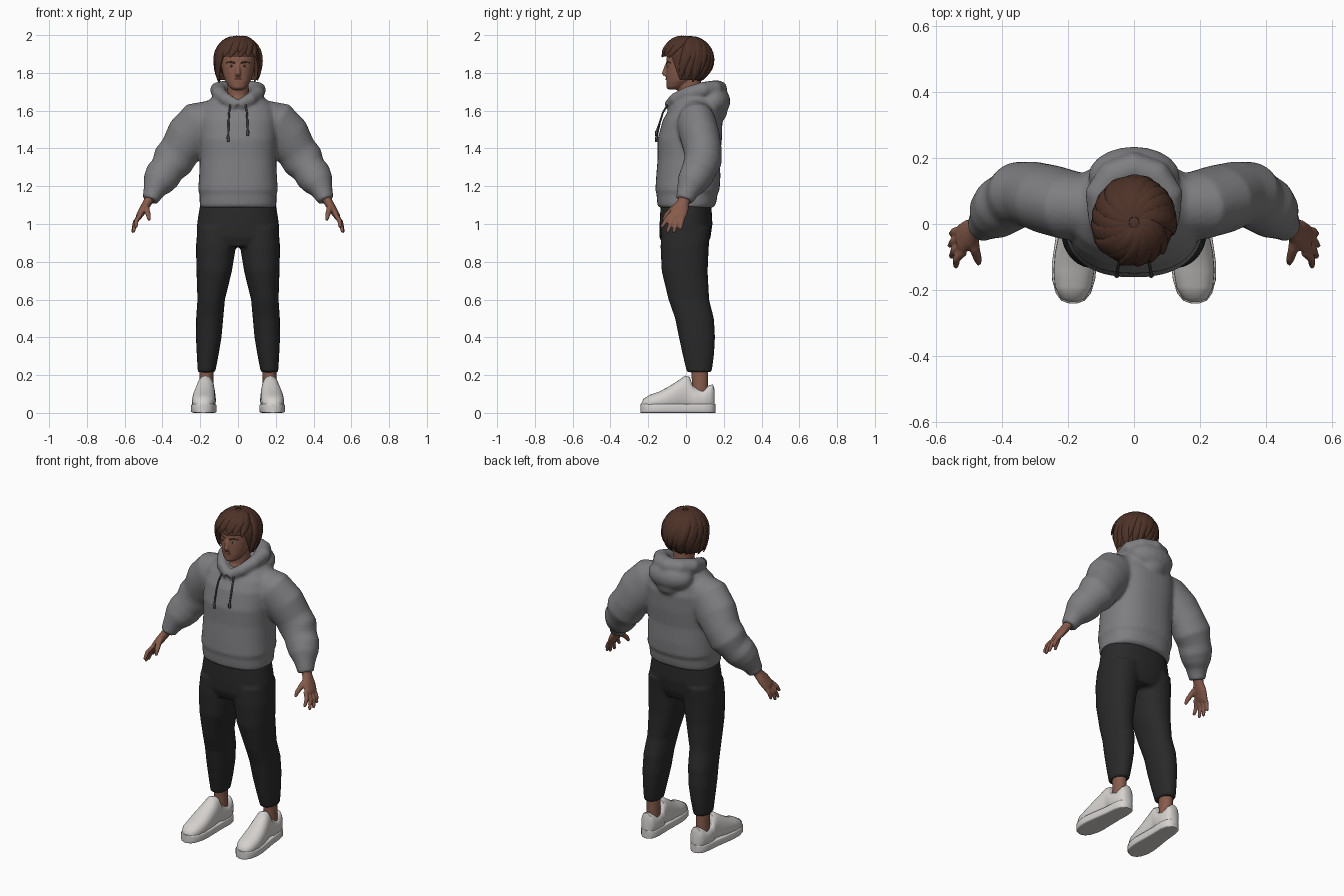
import bpy, bmesh, math, random
from mathutils import Vector, Matrix

random.seed(4)


def material(name, rgb):
    m = bpy.data.materials.new(name)
    m.diffuse_color = (*rgb, 1)
    return m


GREY = material("hoodie grey", (0.21, 0.21, 0.22))
BLACK = material("trouser black", (0.022, 0.022, 0.023))
SKIN = material("skin brown", (0.24, 0.105, 0.07))
HAIR = material("hair brown", (0.075, 0.032, 0.021))
WHITE = material("shoe white", (0.66, 0.64, 0.62))
CORD = material("cord grey", (0.06, 0.06, 0.065))
LIP = material("lip brown", (0.17, 0.06, 0.045))


def tube(bm, pts, axis=None, ref=(0, 1, 0), n=24, power=2.0):
    """Loft of (super)elliptic rings; each point is x, y, z, radius a, radius b."""
    cs = [Vector(p[:3]) for p in pts]
    rings = []
    for i, p in enumerate(pts):
        t = Vector(axis) if axis else cs[min(i + 1, len(cs) - 1)] - cs[max(i - 1, 0)]
        t.normalize()
        r = ref(cs[i]) if callable(ref) else Vector(ref)
        u = r.cross(t).normalized()
        v = t.cross(u)
        ring = []
        for k in range(n):
            a = math.tau * k / n
            c, s = math.cos(a), math.sin(a)
            c = math.copysign(abs(c) ** (2 / power), c)
            s = math.copysign(abs(s) ** (2 / power), s)
            ring.append(bm.verts.new(cs[i] + u * c * p[3] + v * s * p[4]))
        rings.append(ring)
    for lo, hi in zip(rings, rings[1:]):
        for k in range(n):
            bm.faces.new((lo[k], lo[(k + 1) % n], hi[(k + 1) % n], hi[k]))
    bm.faces.new(rings[0][::-1])
    bm.faces.new(rings[-1])


def ball(bm, c, r):
    bmesh.ops.create_uvsphere(bm, u_segments=20, v_segments=12, radius=1,
                              matrix=Matrix.Translation(c) @ Matrix.Diagonal((*r, 1)))


def finish(bm, name, mat, voxel=0, smooth=3):
    """Turn the bmesh into an object; a voxel size blends its pieces into one skin."""
    bmesh.ops.recalc_face_normals(bm, faces=bm.faces[:])
    me = bpy.data.meshes.new(name)
    bm.to_mesh(me)
    bm.free()
    me.materials.append(mat)
    ob = bpy.data.objects.new(name, me)
    bpy.context.collection.objects.link(ob)
    bpy.context.view_layer.objects.active = ob
    ob.select_set(True)
    bpy.ops.object.shade_smooth_by_angle(angle=math.radians(45)) if not voxel else None
    ob.select_set(False)
    if voxel:
        m = ob.modifiers.new("blend", 'REMESH')
        m.mode, m.voxel_size, m.use_smooth_shade = 'VOXEL', voxel, True
        m = ob.modifiers.new("soften", 'SMOOTH')
        m.factor, m.iterations = 0.5, smooth
    return ob


def flip(pts, s):
    return [(s * p[0], *p[1:]) for p in pts]


Z = (0, 0, 1)

# Hoodie: torso, sleeves, collar roll and hood pouch
bm = bmesh.new()
torso = [(1.085, 0, .196, .138), (1.10, .003, .203, .154), (1.14, .005, .203, .16),
         (1.155, .005, .203, .16), (1.18, .008, .211, .17), (1.25, .012, .206, .17),
         (1.35, .015, .202, .165), (1.45, .02, .207, .17), (1.55, .035, .208, .158),
         (1.61, .045, .195, .133), (1.66, .05, .15, .10), (1.69, .055, .09, .05)]
tube(bm, [(0, y, z, a, b) for z, y, a, b in torso], axis=Z, n=40, power=2.4)
sleeve = [(.11, .05, 1.575, .09, .09), (.19, .055, 1.53, .13, .105), (.26, .075, 1.46, .127, .105),
          (.31, .09, 1.385, .108, .10), (.345, .09, 1.335, .112, .10), (.375, .07, 1.29, .092, .092),
          (.40, .055, 1.255, .096, .09), (.425, .03, 1.215, .083, .08), (.443, .012, 1.18, .06, .062),
          (.455, 0, 1.15, .05, .052), (.465, -.008, 1.125, .044, .047)]
collar = [(.065, -.058, 1.66, .032, .034), (.10, .01, 1.69, .038, .038),
          (.105, .09, 1.71, .045, .042), (.065, .145, 1.715, .05, .045)]
front, back = [(0, -.092, 1.625, .026, .03)], [(0, .17, 1.715, .05, .045)]
for s in (1, -1):
    tube(bm, flip(sleeve, s))
tube(bm, front + collar + back + flip(collar, -1)[::-1] + front, ref=Z)
ball(bm, (0, .145, 1.65), (.14, .09, .085))
ball(bm, (0, .15, 1.60), (.085, .07, .07))
finish(bm, "hoodie", GREY, .01, 4)

# Draw cords with end knots
for s, end in ((-1, 1.435), (1, 1.465)):
    bm = bmesh.new()
    tube(bm, [(s * .04, -.098, 1.63, .005, .005), (s * .047, -.122, 1.59, .005, .005),
              (s * .05, -.138, 1.54, .005, .005), (s * .052, -.154, end + .03, .005, .005),
              (s * .052, -.156, end + .025, .008, .008), (s * .052, -.156, end, .007, .007)], n=8)
    finish(bm, "draw_cord", CORD)

# Trousers: hips and two tapered legs
bm = bmesh.new()
hips = [(1.12, 0, .188, .122), (1.09, 0, .203, .135), (1.0, 0, .217, .14),
        (.93, -.005, .218, .135), (.88, -.005, .19, .115)]
tube(bm, [(0, y, z, a, b) for z, y, a, b in hips], axis=Z, n=36, power=2.2)
leg = [(.11, 0, .98, .105, .13), (.117, -.007, .88, .106, .128), (.126, -.007, .75, .094, .122),
       (.142, .015, .60, .073, .108), (.15, .045, .50, .072, .103), (.155, .058, .40, .068, .096),
       (.161, .066, .30, .057, .082), (.167, .07, .215, .046, .066)]
for s in (1, -1):
    tube(bm, flip(leg, s), axis=Z, power=2.2)
finish(bm, "trousers", BLACK, .01, 3)

for s in (1, -1):
    # Ankle
    bm = bmesh.new()
    tube(bm, flip([(.167, .075, .09, .038, .045), (.167, .075, .15, .036, .042),
                   (.167, .072, .24, .036, .046)], s), axis=Z)
    finish(bm, "ankle", SKIN)

    # Shoe upper, sections from toe to heel: y, centre x, half width, height
    upper = [(-.237, .185, .015, .05), (-.225, .185, .038, .075), (-.19, .184, .056, .096),
             (-.14, .182, .062, .113), (-.09, .18, .06, .14), (-.04, .175, .055, .172),
             (-.005, .172, .048, .197), (.02, .17, .047, .19), (.035, .17, .052, .145),
             (.09, .168, .051, .125), (.125, .167, .046, .148), (.143, .166, .036, .15),
             (.152, .166, .02, .12)]
    bm = bmesh.new()
    tube(bm, flip([(x, y, h / 2 + .005, w, h / 2 - .005) for y, x, w, h in upper], s),
         axis=(0, 1, 0), ref=Z, n=28, power=2.3)
    finish(bm, "shoe_upper", WHITE)

    # Shoe sole
    sole = [(-.241, .185, .012), (-.232, .185, .036), (-.21, .184, .053), (-.17, .183, .065),
            (-.12, .181, .068), (-.05, .177, .062), (.02, .172, .056), (.09, .168, .054),
            (.13, .167, .046), (.148, .166, .03), (.155, .166, .012)]
    bm = bmesh.new()
    tube(bm, flip([(x, y, .024, w, .024) for y, x, w in sole], s),
         axis=(0, 1, 0), ref=Z, n=32, power=7)
    finish(bm, "shoe_sole", WHITE)

    # Hand: palm, four fingers and thumb
    bm = bmesh.new()
    tube(bm, flip([(.455, 0, 1.16, .028, .034), (.478, -.015, 1.115, .024, .032),
                   (.50, -.03, 1.08, .022, .045), (.522, -.045, 1.045, .018, .046),
                   (.53, -.05, 1.03, .013, .042)], s), n=16)
    for y0, y1, x1, z1 in ((-.083, -.128, .54, .985), (-.061, -.098, .553, .96),
                           (-.038, -.065, .557, .958), (-.016, -.03, .553, .975)):
        xm = (.52 + x1) / 2 + .008
        tube(bm, flip([(.515, y0, 1.05, .012, .013), (xm, (y0 + y1) / 2, (1.05 + z1) / 2, .012, .013),
                       (x1, y1, z1, .009, .009), (x1, y1, z1 - .006, .004, .004)], s), n=12)
    tube(bm, flip([(.49, -.03, 1.105, .018, .018), (.483, -.075, 1.075, .016, .016),
                   (.474, -.105, 1.045, .013, .013), (.47, -.12, 1.02, .008, .008)], s), n=12)
    finish(bm, "hand", SKIN, .005, 2)

# Head and neck
bm = bmesh.new()
tube(bm, [(0, .02, 1.58, .08, .09), (0, .02, 1.635, .068, .085), (0, .02, 1.68, .058, .064),
          (0, .015, 1.80, .056, .062)], axis=Z)
skull = [(1.712, -.07, .028, .024), (1.725, -.058, .046, .043), (1.755, -.036, .066, .068),
         (1.79, -.018, .079, .087), (1.83, -.008, .087, .097), (1.88, 0, .092, .103),
         (1.93, .008, .086, .095), (1.965, .01, .05, .055)]
tube(bm, [(0, y, z, a, b) for z, y, a, b in skull], axis=Z, n=32, power=2.15)
tube(bm, [(0, -.10, 1.848, .009, .01), (0, -.108, 1.82, .01, .013), (0, -.115, 1.797, .014, .014),
          (0, -.108, 1.785, .015, .012)], axis=Z, n=12)
ball(bm, (0, -.088, 1.727), (.022, .016, .014))
finish(bm, "head", SKIN, .006, 2)

# Facial features
bm = bmesh.new()
tube(bm, [(-.026, -.093, 1.762, .003, .003), (-.01, -.103, 1.767, .006, .006),
          (.01, -.103, 1.767, .006, .006), (.026, -.093, 1.762, .003, .003)], ref=Z, n=10)
finish(bm, "lips", LIP)
for s in (1, -1):
    bm = bmesh.new()
    ball(bm, (s * .036, -.094, 1.836), (.014, .007, .005))
    finish(bm, "eye", WHITE)
    bm = bmesh.new()
    ball(bm, (s * .035, -.099, 1.836), (.006, .004, .005))
    finish(bm, "iris", BLACK)
    bm = bmesh.new()
    tube(bm, flip([(.014, -.103, 1.85, .004, .004), (.035, -.099, 1.858, .005, .005),
                   (.062, -.078, 1.853, .003, .003)], s), ref=Z, n=8)
    finish(bm, "eyebrow", HAIR)


# Hair: a cap whose lower edge rises over the face, covered with swept locks
CENTRE = Vector((0, .005, 1.868))


def scalp(a, p, k):
    h = math.sin(p)
    if p > math.pi / 2:
        h = 1 - (1 - h) * (.3 + .7 * max(0, math.sin(a)))
    return CENTRE + k * Vector((.126 * h * math.cos(a), .14 * h * math.sin(a), .13 * math.cos(p)))


def hairline(a):
    f = min(1, max(0, (-math.sin(a) - .25) / .4))
    return math.radians(148 - 68 * f * f * (3 - 2 * f))


bm = bmesh.new()
N, ROWS = 48, 14
grid = [[bm.verts.new(scalp(math.tau * i / N, .02 + hairline(math.tau * i / N) * j / ROWS, .95))
         for i in range(N)] for j in range(ROWS + 1)]
for lo, hi in zip(grid, grid[1:]):
    for i in range(N):
        bm.faces.new((lo[i], hi[i], hi[(i + 1) % N], lo[(i + 1) % N]))
bm.faces.new(grid[0])
finish(bm, "hair_cap", HAIR)

bm = bmesh.new()
for layer, count in ((0, 17), (1, 15)):
    for i in range(count):
        a1 = math.tau * (i + .5 * layer) / count + random.uniform(-.08, .08)
        reach = hairline(a1) * (random.uniform(1.0, 1.08) - .2 * layer)
        wide, flare = random.uniform(.026, .034), random.uniform(.03, .09)
        pts = []
        for j in range(11):
            t = j / 10
            p = .12 + (reach - .12) * t
            c = scalp(a1 + .75 * (1 - t) ** 1.3, p, .92 + .02 * layer * t + flare * t ** 3)
            w = max(.12, math.sin(math.pi * min(1, .12 + .88 * t ** .8)) ** .6)
            pts.append((*c, wide * w, .015 * w))
        tube(bm, pts, ref=lambda c: c - CENTRE, n=10)
finish(bm, "hair_locks", HAIR)
